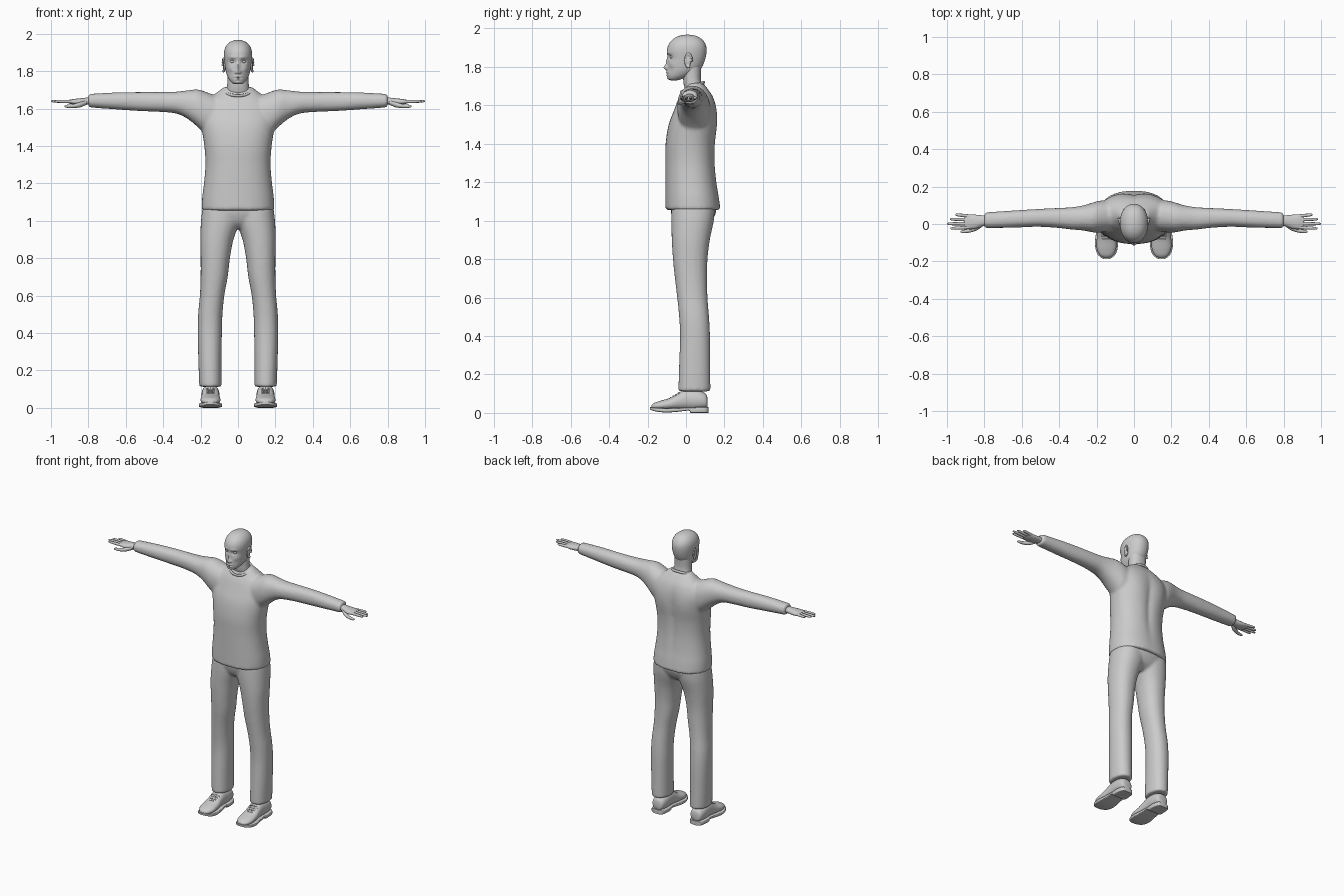
import bpy, bmesh, math
from math import cos, sin, pi, exp
from mathutils import Matrix

cube = bpy.data.objects.get("Cube")
if cube:
    bpy.data.objects.remove(cube)

grey = bpy.data.materials.new("plain_grey")
grey.use_nodes = True
tone = (0.6, 0.6, 0.6, 1)
grey.diffuse_color = tone
grey.node_tree.nodes["Principled BSDF"].inputs["Base Color"].default_value = tone


def spline(rows, steps):
    """Smoothly fill in extra sections between the given ones."""
    out = []
    for i in range(len(rows) - 1):
        a, b, c, d = (rows[max(i - 1, 0)], rows[i], rows[i + 1], rows[min(i + 2, len(rows) - 1)])
        for k in range(steps):
            t = k / steps
            out.append([q + 0.5 * t * (r - p + t * (2 * p - 5 * q + 4 * r - s + t * (3 * (q - r) + s - p)))
                        for p, q, r, s in zip(a, b, c, d)])
    return out + [list(rows[-1])]


def loft(bm, axis, rows, side=1, n=32, power=2.2, steps=4):
    """Skin rounded sections: each row is position, then low/high bounds of the two other axes."""
    rings = []
    for t, u0, u1, v0, v1 in spline(rows, steps):
        ring = []
        for k in range(n):
            c, s = cos(2 * pi * k / n), sin(2 * pi * k / n)
            u = (u0 + u1) / 2 + (u1 - u0) / 2 * math.copysign(abs(c) ** (2 / power), c)
            v = (v0 + v1) / 2 + (v1 - v0) / 2 * math.copysign(abs(s) ** (2 / power), s)
            x, y, z = {"x": (t, u, v), "y": (u, t, v), "z": (u, v, t)}[axis]
            ring.append(bm.verts.new((x * side, y, z)))
        rings.append(ring)
    for a, b in zip(rings, rings[1:]):
        for k in range(n):
            bm.faces.new((a[k], a[(k + 1) % n], b[(k + 1) % n], b[k]))
    bm.faces.new(rings[0])
    bm.faces.new(rings[-1])


def ball(bm, centre, size, segments=20):
    m = Matrix.Translation(centre) @ Matrix.Diagonal((*size, 1))
    bmesh.ops.create_uvsphere(bm, u_segments=segments, v_segments=segments // 2, radius=1, matrix=m)


def sculpt(bm, bumps, middle, facing):
    """Push the front (-1) or back (+1) surface out or in with soft round bumps."""
    for v in bm.verts:
        depth = (v.co.y - middle) * facing
        if depth > 0:
            weight = min(1, depth / 0.04)
            v.co.y += facing * weight * sum(
                amount * exp(-((v.co.x - x * s) / rx) ** 2 - ((v.co.z - z) / rz) ** 2)
                for x, z, rx, rz, amount in bumps for s in ((1, -1) if x else (1,)))


def finish(name, bm, voxel=0, relax=0):
    bmesh.ops.recalc_face_normals(bm, faces=bm.faces)
    mesh = bpy.data.meshes.new(name)
    bm.to_mesh(mesh)
    bm.free()
    ob = bpy.data.objects.new(name, mesh)
    bpy.context.collection.objects.link(ob)
    mesh.materials.append(grey)
    smooth(ob)
    if voxel:
        mod = ob.modifiers.new("blend", "REMESH")
        mod.mode, mod.voxel_size, mod.use_smooth_shade = "VOXEL", voxel, True
        mod = ob.modifiers.new("relax", "SMOOTH")
        mod.factor, mod.iterations = 0.5, relax
    return ob


def smooth(ob):
    bpy.ops.object.select_all(action="DESELECT")
    ob.select_set(True)
    bpy.context.view_layer.objects.active = ob
    bpy.ops.object.shade_smooth_by_angle(angle=math.radians(45))


def upright(rows):
    """Sections centred on x = 0: height, half width, front, back."""
    return [(z, -w, w, f, b) for z, w, f, b in rows]


def lengthwise(rows, x):
    """Sections along y at a given x: position, half width, bottom, top."""
    return [(y, x - w, x + w, lo, hi) for y, w, lo, hi in rows]


# Sweater: torso with both sleeves blended in
bm = bmesh.new()
loft(bm, "z", upright([
    (1.055, .195, -.107, .18), (1.12, .192, -.107, .172), (1.2, .182, -.107, .16),
    (1.3, .174, -.107, .152), (1.4, .18, -.106, .153), (1.5, .195, -.09, .16),
    (1.58, .2, -.06, .158), (1.64, .17, -.035, .143), (1.68, .12, -.01, .118),
    (1.715, .075, .012, .09)]), n=48, power=2.3)
sculpt(bm, [(0, 1.4, .025, .2, -.012), (.09, 1.52, .06, .09, .007)], .03, 1)
for side in (1, -1):
    loft(bm, "x", [
        (.1, -.04, .13, 1.44, 1.66), (.18, -.045, .125, 1.47, 1.692), (.22, -.045, .115, 1.505, 1.702),
        (.27, -.035, .1, 1.545, 1.697), (.33, -.03, .09, 1.573, 1.69), (.42, -.02, .085, 1.582, 1.688),
        (.52, -.015, .08, 1.586, 1.688), (.65, -.02, .072, 1.595, 1.686), (.8, -.022, .062, 1.606, 1.678)],
        side)
finish("sweater", bm, .009, 6)

# Collar ring, lower at the front
bpy.ops.mesh.primitive_torus_add(location=(0, .034, 1.694), rotation=(.41, 0, 0), major_radius=.07,
                                 minor_radius=.008, major_segments=40, minor_segments=10)
collar = bpy.context.object
collar.name = "collar"
collar.scale.y = .9
collar.data.materials.append(grey)
smooth(collar)

# Trousers: hips and two legs blended together
bm = bmesh.new()
loft(bm, "z", upright([(.96, .09, -.03, .09), (.99, .165, -.06, .13), (1.04, .19, -.078, .155),
                       (1.08, .188, -.08, .16)]), n=48)
for side in (1, -1):
    loft(bm, "z", [
        (.112, .088, .207, -.04, .127), (.25, .088, .212, -.036, .126), (.4, .086, .215, -.031, .125),
        (.5, .083, .213, -.036, .12), (.6, .073, .204, -.046, .112), (.7, .055, .2, -.058, .11),
        (.8, .043, .2, -.068, .112), (.9, .024, .202, -.074, .124), (1., -.01, .198, -.077, .145),
        (1.07, -.01, .19, -.075, .15)], side)
finish("trousers", bm, .009, 6)

# Head with sculpted face
bm = bmesh.new()
loft(bm, "z", upright([
    (1.73, .018, -.08, -.045), (1.737, .032, -.092, -.02), (1.752, .046, -.097, .02),
    (1.775, .058, -.099, .06), (1.8, .065, -.096, .084), (1.84, .071, -.094, .1),
    (1.88, .075, -.099, .107), (1.91, .073, -.093, .104), (1.935, .063, -.077, .091),
    (1.953, .046, -.054, .07), (1.963, .026, -.028, .045), (1.967, .006, -.002, .016)]),
    n=96, power=2.15, steps=7)
sculpt(bm, [
    (0, 1.797, .011, .013, .018), (0, 1.825, .009, .022, .010), (.013, 1.793, .006, .007, .009),
    (.03, 1.852, .015, .011, -.012), (.028, 1.874, .02, .007, .004), (.045, 1.815, .016, .014, .004),
    (0, 1.770, .018, .005, .006), (0, 1.756, .015, .005, .005), (0, 1.763, .022, .0025, -.004),
    (0, 1.740, .014, .006, .004), (.04, 1.78, .012, .016, -.004)], 0, -1)
finish("head", bm)

bm = bmesh.new()
loft(bm, "z", upright([(1.65, .07, .005, .105), (1.7, .061, -.01, .086), (1.74, .057, -.015, .077),
                       (1.8, .057, -.02, .08)]))
finish("neck", bm)

# Eyes and ears
for side, word in ((1, "left"), (-1, "right")):
    bm = bmesh.new()
    ball(bm, (side * .03, -.072, 1.851), (.013, .012, .009))
    finish(word + "_eye", bm)
    bm = bmesh.new()
    ball(bm, (side * .072, .012, 1.83), (.009, .014, .03))
    rim = [(.0175 * cos(2 * pi * k / 14), .033 * sin(2 * pi * k / 14)) for k in range(12)]
    for y, z in rim:
        ball(bm, (side * (.077 + y * .25), .013 + y, 1.833 + z), (.007, .006, .0085), 10)
    finish(word + "_ear", bm, .003, 4)

# Hands: palm, four fingers and a lowered thumb
for side, word in ((1, "left"), (-1, "right")):
    bm = bmesh.new()
    loft(bm, "x", [(.77, -.008, .045, 1.622, 1.66), (.81, -.012, .046, 1.62, 1.658),
                   (.85, -.026, .05, 1.617, 1.654), (.885, -.028, .051, 1.622, 1.65),
                   (.905, -.022, .045, 1.628, 1.646)], side, n=20)
    for root, tip, end in ((.042, .05, .955), (.023, .026, .985), (.002, .001, 1.), (-.018, -.024, .982)):
        rows = []
        for f, r in ((0, .0095), (.4, .009), (.8, .0078), (.95, .0055), (1, .002)):
            x, y, z = .88 + (end - .88) * f, root + (tip - root) * f, 1.637 + .002 * f
            rows.append((x, y - r, y + r, z - r, z + r))
        loft(bm, "x", rows, side, n=10, power=2, steps=2)
    loft(bm, "x", [(.81, -.014, .012, 1.62, 1.645), (.845, -.036, -.006, 1.606, 1.634),
                   (.88, -.046, -.024, 1.603, 1.624), (.915, -.049, -.033, 1.604, 1.62),
                   (.928, -.044, -.038, 1.609, 1.615)], side, n=12, power=2)
    finish(word + "_hand", bm)

# Shoes: upper, sole, laces
for side, word in ((1, "left"), (-1, "right")):
    bm = bmesh.new()
    loft(bm, "y", lengthwise([
        (.112, .022, .03, .075), (.102, .04, .022, .1), (.06, .048, .015, .118), (0, .047, .015, .122),
        (-.04, .048, .015, .103), (-.08, .052, .015, .079), (-.13, .052, .015, .064),
        (-.165, .037, .018, .052), (-.18, .015, .022, .04)], .147), side)
    finish(word + "_shoe", bm)

    bm = bmesh.new()
    loft(bm, "y", lengthwise([
        (.117, .025, 0, .03), (.105, .044, 0, .03), (.06, .052, 0, .03), (.025, .05, 0, .028),
        (.015, .05, .012, .028), (-.04, .055, .006, .026), (-.1, .062, .002, .024),
        (-.15, .054, .006, .026), (-.177, .034, .013, .029), (-.188, .012, .018, .031)], .147),
        side, power=7, steps=3)
    finish(word + "_sole", bm)

    bm = bmesh.new()
    for k in range(4):
        y, z = -.038 - k * .014, .104 - k * .0085
        loft(bm, "x", [(.147 + dx, y - .004, y + .004, z - drop - .004, z - drop + .004)
                       for dx, drop in ((-.03, .011), (-.015, .001), (.015, .001), (.03, .011))],
             side, n=8, power=2)
    finish(word + "_laces", bm)
